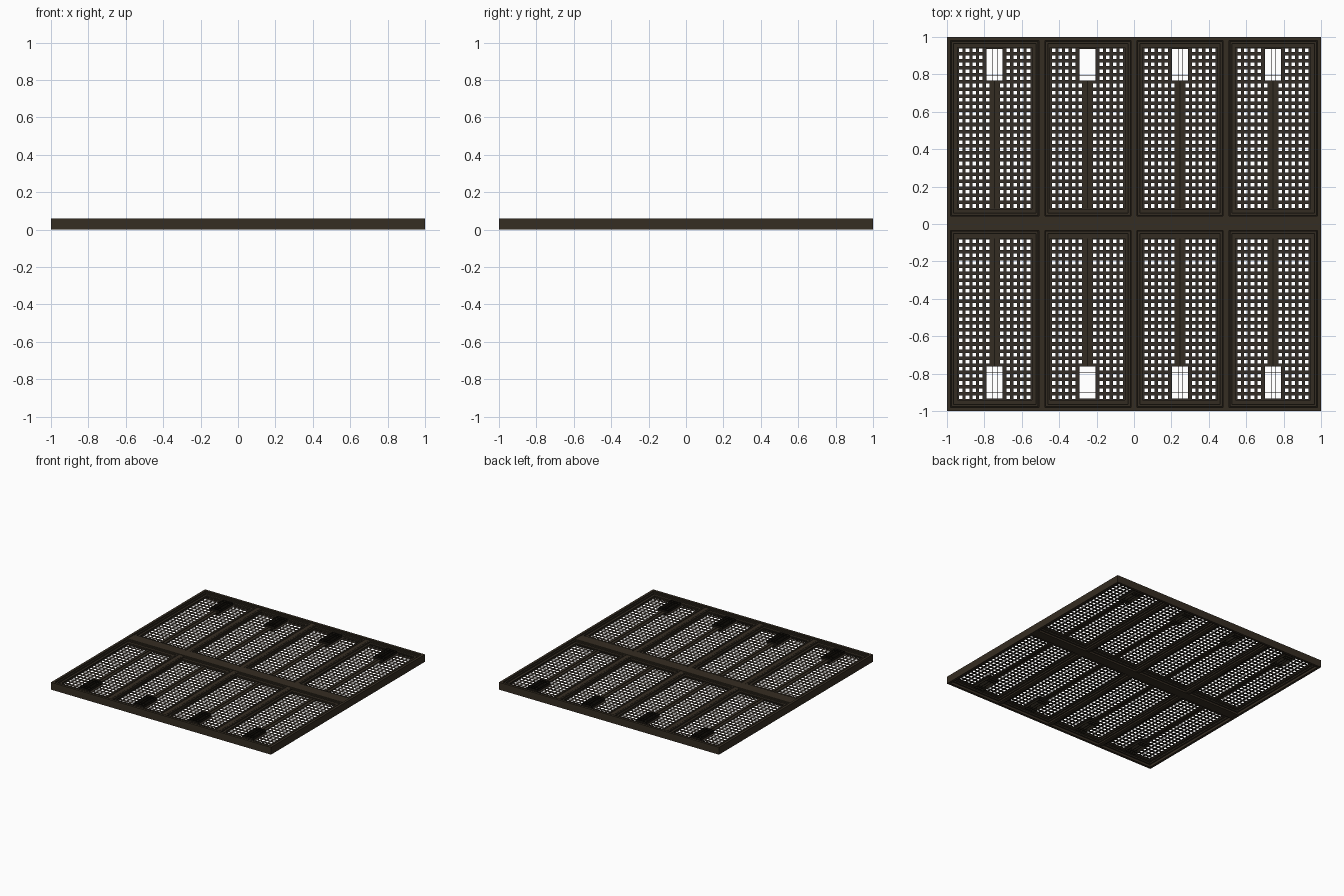
import bpy
import bmesh

cube = bpy.data.objects.get("Cube")
if cube:
    bpy.data.objects.remove(cube, do_unlink=True)

MID = 0.03         # mid height of the frame
PANEL_Z = 0.035    # mid height of the mesh panels


def material(name, rgb):
    m = bpy.data.materials.new(name)
    m.use_nodes = True
    m.diffuse_color = (*rgb, 1)
    bsdf = m.node_tree.nodes["Principled BSDF"]
    bsdf.inputs["Base Color"].default_value = (*rgb, 1)
    bsdf.inputs["Roughness"].default_value = 0.8
    return m


FRAME = material("dark brown iron", (0.036, 0.026, 0.016))
TRIM = material("deep brown trim", (0.033, 0.025, 0.016))
SHEET = material("grey brown mesh", (0.034, 0.027, 0.020))
GROOVE = material("near black groove", (0.010, 0.008, 0.005))


def finish(name, bm, mat):
    mesh = bpy.data.meshes.new(name)
    bm.to_mesh(mesh)
    bm.free()
    mesh.materials.append(mat)
    obj = bpy.data.objects.new(name, mesh)
    bpy.context.collection.objects.link(obj)
    return obj


def add_box(bm, x0, x1, y0, y1, half, z=PANEL_Z):
    """Box centred on height z, reaching half above and below."""
    verts = bmesh.ops.create_cube(bm, size=1)["verts"]
    bmesh.ops.scale(bm, verts=verts, vec=(x1 - x0, y1 - y0, 2 * half))
    bmesh.ops.translate(bm, verts=verts, vec=((x0 + x1) / 2, (y0 + y1) / 2, z))


def add_ring(bm, outer, inner, half, z=PANEL_Z):
    """Rectangular picture frame between two plan rectangles."""
    x0, x1, y0, y1 = outer
    u0, u1, v0, v1 = inner
    add_box(bm, x0, x1, y0, v0, half, z)
    add_box(bm, x0, x1, v1, y1, half, z)
    add_box(bm, x0, u0, v0, v1, half, z)
    add_box(bm, u1, x1, v0, v1, half, z)


def inset(rect, d):
    x0, x1, y0, y1 = rect
    return (x0 + d, x1 - d, y0 + d, y1 - d)


# Outer frame, cross band and dividers
bm = bmesh.new()
whole = (-1, 1, -1, 1)
add_ring(bm, whole, inset(whole, 0.02), MID, MID)
add_box(bm, -0.98, 0.98, -0.035, 0.043, 0.025, MID)
for x in (-0.492, 0, 0.492):
    for y0, y1 in ((-0.98, -0.035), (0.043, 0.98)):
        add_box(bm, x - 0.017, x + 0.017, y0, y1, 0.022, MID)
finish("outer_frame", bm, FRAME)

# Panel layout: hole half size, columns each side of the seam, rows
HOLE = 0.0095
COLS = [0.038 + 0.0357 * i for i in range(5)]
PITCH = 0.0379
ROWS = [PITCH * (i - 11) for i in range(23)]
WIN_X = 0.044
WIN_Y = (0.252, 0.424)     # measured from the panel centre outward
EDGE_X, EDGE_Y = 0.203, 0.436


def mesh_sheet(name, cx, cy, side):
    """Perforated sheet with a hand opening at the outer end."""
    cols = [s * c for c in COLS for s in (-1, 1)]
    xs = sorted([c + d for c in cols for d in (-HOLE, HOLE)]
                + [-WIN_X, WIN_X, -EDGE_X, EDGE_X])
    ys = sorted([r + d for r in ROWS for d in (-HOLE, HOLE)]
                + [*WIN_Y, -EDGE_Y, EDGE_Y])
    bm = bmesh.new()
    grid = [[bm.verts.new((cx + x, cy + side * y, PANEL_Z)) for y in ys] for x in xs]
    for i in range(len(xs) - 1):
        for j in range(len(ys) - 1):
            x, y = (xs[i] + xs[i + 1]) / 2, (ys[j] + ys[j + 1]) / 2
            by_window = WIN_Y[0] - HOLE < y < WIN_Y[1] + HOLE
            in_window = abs(x) < WIN_X and WIN_Y[0] < y < WIN_Y[1]
            in_hole = (any(abs(x - c) < HOLE for c in cols)
                       and any(abs(y - r) < HOLE for r in ROWS))
            if in_hole and by_window and abs(x) < COLS[0] + HOLE:
                in_hole = False
            if not (in_window or in_hole):
                bm.faces.new([grid[i][j], grid[i + 1][j],
                              grid[i + 1][j + 1], grid[i][j + 1]])
    bmesh.ops.recalc_face_normals(bm, faces=bm.faces[:])
    loose = [v for v in bm.verts if not v.link_faces]
    bmesh.ops.delete(bm, geom=loose, context="VERTS")
    finish(name, bm, SHEET)


rims, grooves, seams, openings = (bmesh.new() for _ in range(4))
CELLS = {-0.745: (-0.98, -0.509), -0.249: (-0.475, -0.017),
         0.246: (0.017, 0.475), 0.743: (0.509, 0.98)}

for side, cy, cell_y in ((1, 0.513, (0.043, 0.98)), (-1, -0.509, (-0.98, -0.035))):
    row = "back" if side > 0 else "front"
    for n, (cx, cell_x) in enumerate(CELLS.items(), 1):
        mesh_sheet(f"{row}_mesh_panel_{n}", cx, cy, side)
        # Two low nested rims on a dark bed that shows as thin lines
        cell = (*cell_x, *cell_y)
        inner = (cx - 0.2, cx + 0.2, cy - 0.432, cy + 0.432)
        add_ring(grooves, cell, inner, 0.006)
        add_ring(rims, inset(cell, 0.003), inset(cell, 0.015), 0.018)
        add_ring(rims, inset(cell, 0.018), inner, 0.01)
        # Centre seam bars with a dark gap
        ya, yb = sorted((cy - side * 0.431, cy + side * WIN_Y[0]))
        for s in (-1, 1):
            xa, xb = sorted((cx + s * 0.003, cx + s * 0.025))
            add_box(seams, xa, xb, ya, yb, 0.005)
        add_box(grooves, cx - 0.003, cx + 0.003, ya, yb, 0.002)
        # Hand opening: thin lining plus crossing inner plates
        wa, wb = sorted(cy + side * w for w in WIN_Y)
        for x in (-WIN_X, -0.01, 0.014, WIN_X):
            add_box(openings, cx + x - 0.001, cx + x + 0.001, wa, wb, 0.02)
        for t in (0, 0.18, 0.82, 1):
            y = wa + (wb - wa) * t
            add_box(openings, cx - WIN_X, cx + WIN_X, y - 0.001, y + 0.001, 0.02)

finish("panel_rims", rims, TRIM)
finish("rim_grooves", grooves, GROOVE)
finish("seam_bars", seams, TRIM)
finish("hand_openings", openings, GROOVE)
